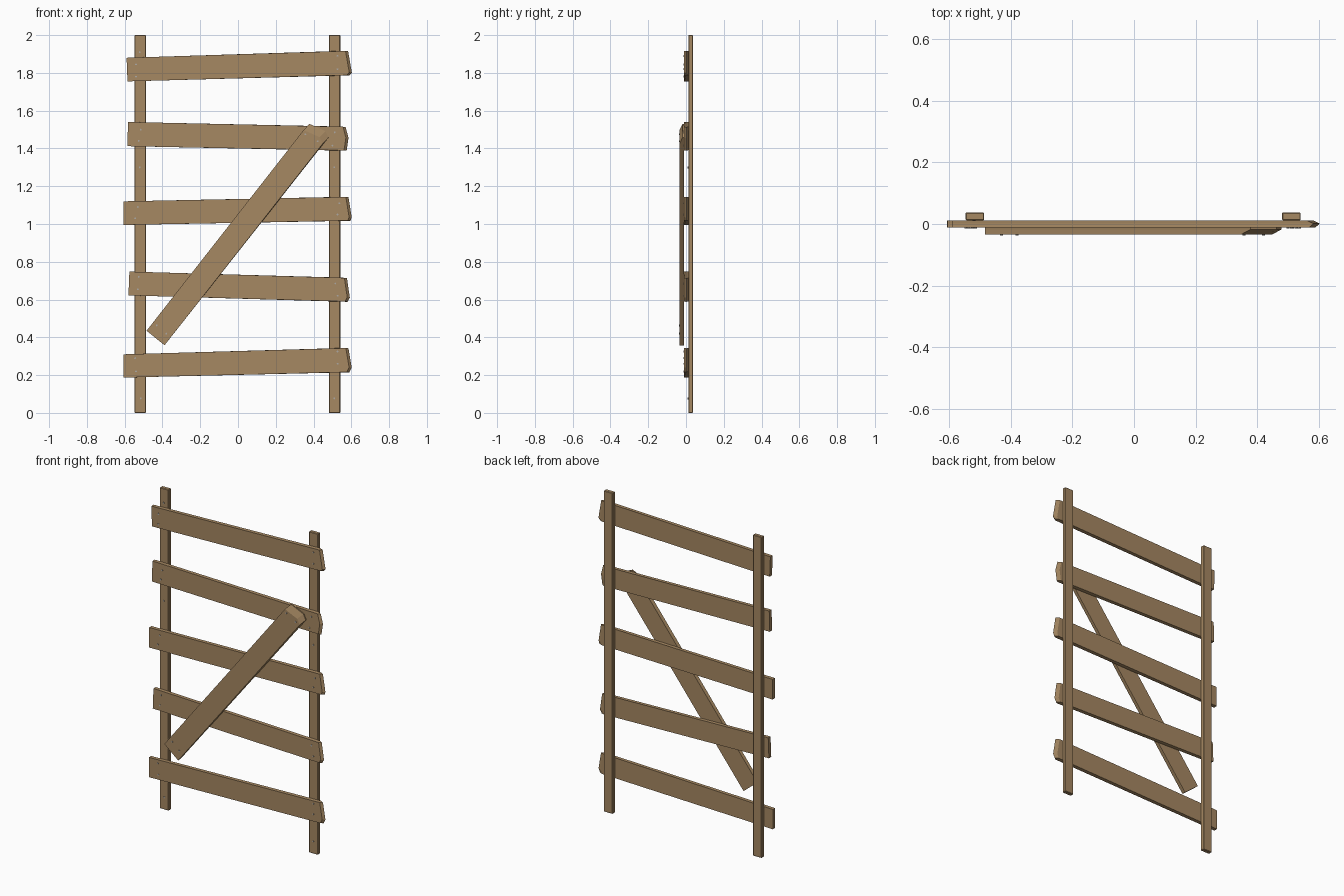
import bpy, bmesh, math
from mathutils import Vector, Matrix

if "Cube" in bpy.data.objects:
    bpy.data.objects.remove(bpy.data.objects["Cube"])


def material(name, rgb):
    m = bpy.data.materials.new(name)
    m.diffuse_color = (*rgb, 1.0)
    m.use_nodes = True
    m.node_tree.nodes["Principled BSDF"].inputs["Base Color"].default_value = m.diffuse_color
    return m


WOOD = material("weathered_wood", (0.381, 0.246, 0.122))
STEEL = material("nail_steel", (0.42, 0.40, 0.37))


def finish(bm, name, mat):
    bmesh.ops.recalc_face_normals(bm, faces=bm.faces)
    me = bpy.data.meshes.new(name)
    bm.to_mesh(me)
    bm.free()
    me.materials.append(mat)
    ob = bpy.data.objects.new(name, me)
    bpy.context.collection.objects.link(ob)
    return ob


def board(name, left, right, y_levels, insets):
    """Board with a square left end and a rough, chamfered right end.
    Each depth level is an outline whose right end is pulled in by its inset."""
    along = Vector(right[0]) - Vector(left[0])
    along.normalize()
    bm = bmesh.new()
    rings = []
    for y, inset in zip(y_levels, insets):
        pts = [Vector(p) for p in left] + [Vector(p) - along * inset for p in right]
        rings.append([bm.verts.new((p.x, y, p.y)) for p in pts])
    bm.faces.new(rings[0])
    bm.faces.new(rings[-1])
    n = len(rings[0])
    for a, b in zip(rings, rings[1:]):
        for i in range(n):
            j = (i + 1) % n
            bm.faces.new((a[i], a[j], b[j], b[i]))
    return finish(bm, name, WOOD)


def post(name, x):
    bm = bmesh.new()
    bmesh.ops.create_cube(bm, size=1.0)
    bmesh.ops.scale(bm, vec=(0.061, 0.025, 2.0), verts=bm.verts)
    bmesh.ops.translate(bm, vec=(x, 0.0245, 1.0), verts=bm.verts)
    ob = finish(bm, name, WOOD)
    bev = ob.modifiers.new("worn_edges", 'BEVEL')
    bev.width = 0.003
    bev.segments = 1
    return ob


def nails(name, spots, y):
    bm = bmesh.new()
    for x, z in spots:
        mat = Matrix.Translation((x, y, z)) @ Matrix.Rotation(math.pi / 2, 4, 'X')
        bmesh.ops.create_cone(bm, cap_ends=True, segments=8, radius1=0.005,
                              radius2=0.005, depth=0.006, matrix=mat)
    return finish(bm, name, STEEL)


# Two uprights at the back
post("left_post", -0.517)
post("right_post", 0.511)

# Five crooked cross planks: left (top, bottom), right (bottom, tip, top)
PLANKS = [
    ([(-0.59, 1.88), (-0.585, 1.755)], [(0.59, 1.787), (0.603, 1.80), (0.583, 1.915)]),
    ([(-0.582, 1.54), (-0.586, 1.412)], [(0.575, 1.388), (0.585, 1.455), (0.57, 1.513)]),
    ([(-0.605, 1.12), (-0.605, 0.995)], [(0.595, 1.017), (0.602, 1.035), (0.585, 1.142)]),
    ([(-0.575, 0.748), (-0.58, 0.622)], [(0.58, 0.588), (0.592, 0.61), (0.577, 0.713)]),
    ([(-0.607, 0.31), (-0.607, 0.187)], [(0.59, 0.215), (0.602, 0.24), (0.585, 0.342)]),
]
for i, (left, right) in enumerate(PLANKS, 1):
    board(f"cross_plank_{i}", left, right, (-0.011, 0.001, 0.012), (0.014, 0.0, 0.022))

# Diagonal brace across the front
board("diagonal_brace", [(-0.484, 0.435), (-0.389, 0.358)],
      [(0.479, 1.458), (0.463, 1.492), (0.378, 1.53)],
      (-0.034, -0.018, -0.011), (0.045, 0.0, 0.0))

# Nail heads on planks, posts and brace
nails("plank_nails", [
    (-0.54, 1.845), (-0.54, 1.78), (0.527, 1.89), (0.527, 1.82),
    (-0.515, 1.50), (-0.525, 1.44), (0.512, 1.485), (0.50, 1.415),
    (-0.53, 1.09), (-0.545, 1.03), (0.537, 1.11), (0.527, 1.05),
    (-0.525, 0.72), (-0.53, 0.655), (0.515, 0.685), (0.527, 0.62),
    (-0.545, 0.29), (-0.54, 0.22), (0.527, 0.325), (0.527, 0.26)], -0.011)
nails("post_nails", [(-0.52, 1.91), (-0.52, 1.30), (0.51, 1.30),
                     (-0.515, 0.077), (0.51, 0.077)], 0.012)
nails("brace_nails", [(-0.43, 0.463), (-0.38, 0.42),
                      (0.357, 1.475), (0.421, 1.438)], -0.034)
